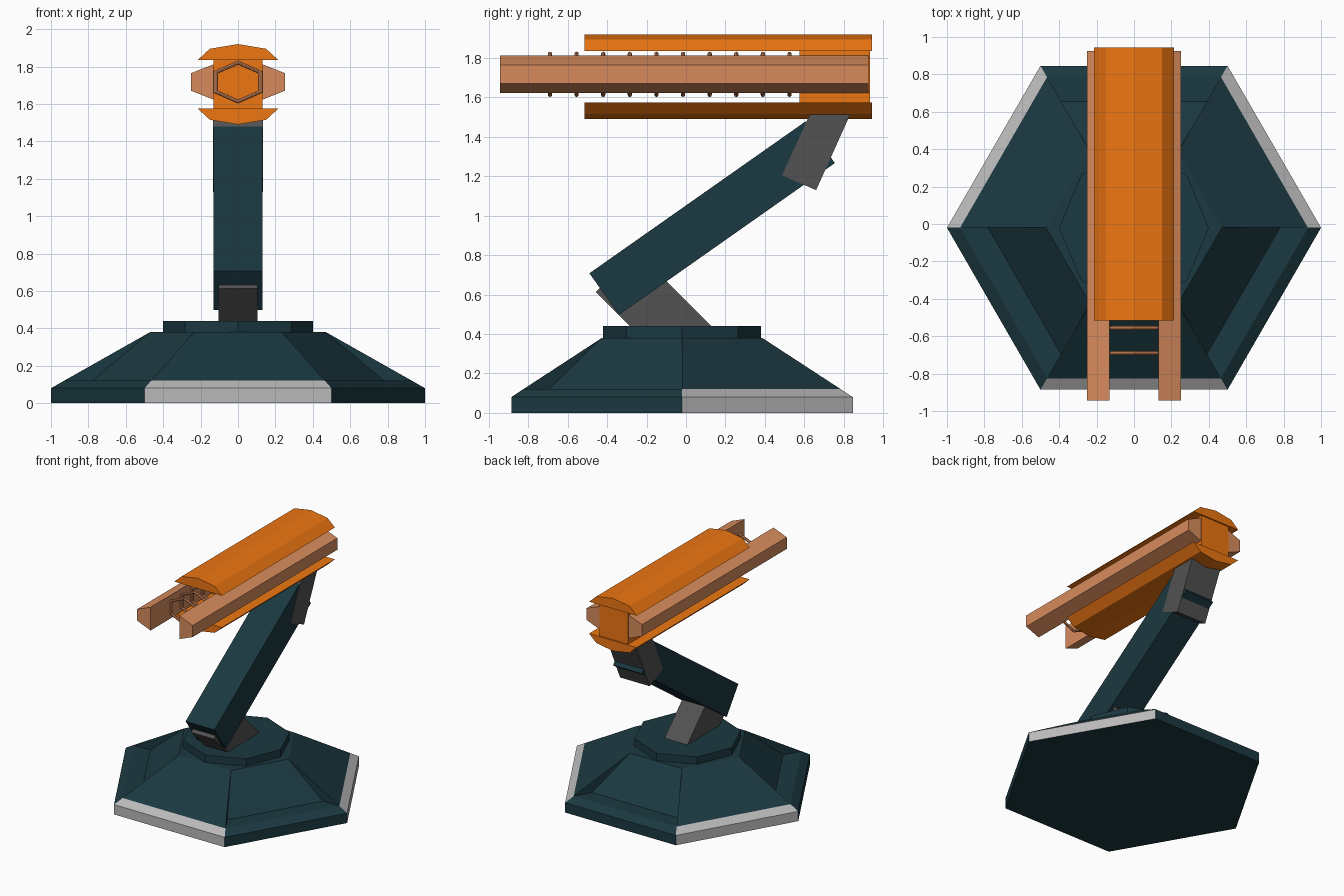
import bpy, bmesh, math
from mathutils import Matrix

if "Cube" in bpy.data.objects:
    bpy.data.objects.remove(bpy.data.objects["Cube"])


def material(name, rgb):
    m = bpy.data.materials.new(name)
    m.diffuse_color = (*rgb, 1)
    m.use_nodes = True
    m.node_tree.nodes["Principled BSDF"].inputs["Base Color"].default_value = m.diffuse_color
    return m


TEAL = material("teal", (0.011, 0.04, 0.052))
ORANGE = material("orange", (0.85, 0.18, 0.006))
COPPER = material("copper", (0.68, 0.26, 0.11))
DARK = material("dark_grey", (0.085, 0.085, 0.085))
LIGHT = material("light_grey", (0.5, 0.49, 0.49))


def finish(name, bm, *mats):
    bmesh.ops.remove_doubles(bm, verts=bm.verts, dist=1e-5)
    bmesh.ops.recalc_face_normals(bm, faces=bm.faces)
    me = bpy.data.meshes.new(name)
    bm.to_mesh(me)
    bm.free()
    for m in mats:
        me.materials.append(m)
    ob = bpy.data.objects.new(name, me)
    bpy.context.collection.objects.link(ob)
    return ob


def prism(name, profile, axis, a, b, mat):
    """Extrude a closed profile, (y,z) along x, (x,z) along y or (x,y) along z."""
    place = {"x": lambda p, t: (t, p[0], p[1]),
             "y": lambda p, t: (p[0], t, p[1]),
             "z": lambda p, t: (p[0], p[1], t)}[axis]
    bm = bmesh.new()
    lo = [bm.verts.new(place(p, a)) for p in profile]
    hi = [bm.verts.new(place(p, b)) for p in profile]
    n = len(profile)
    bm.faces.new(lo)
    bm.faces.new(hi)
    for i in range(n):
        j = (i + 1) % n
        bm.faces.new((lo[i], lo[j], hi[j], hi[i]))
    return finish(name, bm, mat)


BASE_Y = -0.02


def polar(r, i, sides):
    t = math.tau * i / sides
    return r * math.cos(t), BASE_Y + r * math.sin(t)


# Hexagonal base: grey-trimmed sides alternate with sides cut back to a ledge
bm = bmesh.new()
outline = [(1, 0), (1, 0.08), (0.93, 0.12), (0.47, 0.38)]
rings = [[bm.verts.new((*polar(r, k, 6), z)) for k in range(6)] for r, z in outline]
ledge = [bm.verts.new((*polar(0.78, k, 6), 0.12)) for k in range(6)]
bm.faces.new(rings[0])
bm.faces.new(rings[3])
for k in range(6):
    j = (k + 1) % 6
    steps = rings if k % 2 == 0 else rings[:3] + [ledge] + rings[3:]
    for s, (lo, hi) in enumerate(zip(steps, steps[1:])):
        f = bm.faces.new((lo[k], lo[j], hi[j], hi[k]))
        f.material_index = 1 if k % 2 == 0 and s < 2 else 0
    bm.faces.new((rings[2][k], ledge[k], rings[3][k]))
finish("base", bm, TEAL, LIGHT)

# Octagonal turntable
prism("turntable", [polar(0.4, i, 8) for i in range(8)], "z", 0.37, 0.44, TEAL)

# Lower joint, leaning back at 45 degrees
prism("lower_joint", [(-0.265, 0.42), (0.15, 0.42), (-0.25, 0.82), (-0.4575, 0.6125)],
      "x", -0.103, 0.103, DARK)

# Slanted arm with square section
prism("arm", [(-0.34, 0.497), (0.755, 1.267), (0.606, 1.478), (-0.49, 0.708)],
      "x", -0.13, 0.13, TEAL)

# Upper joint clamped around the arm's end
prism("upper_joint", [(0.487, 1.205), (0.66, 1.13), (0.84, 1.53), (0.635, 1.53)],
      "x", -0.134, 0.134, DARK)

# Rear block of the head
prism("rear_block", [(-0.13, 1.56), (0.13, 1.56), (0.13, 1.85), (-0.13, 1.85)],
      "y", 0.575, 0.932, ORANGE)

# Top and bottom covers, mirrored about the head's middle
cover = [(-0.215, 0.13), (0.215, 0.13), (0.15, 0.19), (0, 0.215), (-0.15, 0.19)]
for name, s in (("top_cover", 1), ("bottom_cover", -1)):
    prism(name, [(x, 1.705 + s * z) for x, z in cover], "y", -0.515, 0.943, ORANGE)

# Side rails
rail = [(0.13, 1.622), (0.25, 1.67), (0.25, 1.765), (0.13, 1.812)]
for name, s in (("right_rail", 1), ("left_rail", -1)):
    prism(name, [(s * x, z) for x, z in rail], "y", -0.943, 0.925, COPPER)

# Row of hexagonal coil rings between the rails
turn = Matrix(((0, 1.32, 0, 0), (0, 0, 1, 0), (1, 0, 0, 0), (0, 0, 0, 1)))
for i in range(10):
    bpy.ops.mesh.primitive_torus_add(major_segments=6, minor_segments=8,
                                     major_radius=0.104, minor_radius=0.011)
    ring = bpy.context.object
    ring.name = f"coil_ring_{i + 1}"
    ring.data.transform(turn)
    ring.location = (0, -0.69 + 0.135 * i, 1.717)
    ring.data.materials.append(COPPER)
